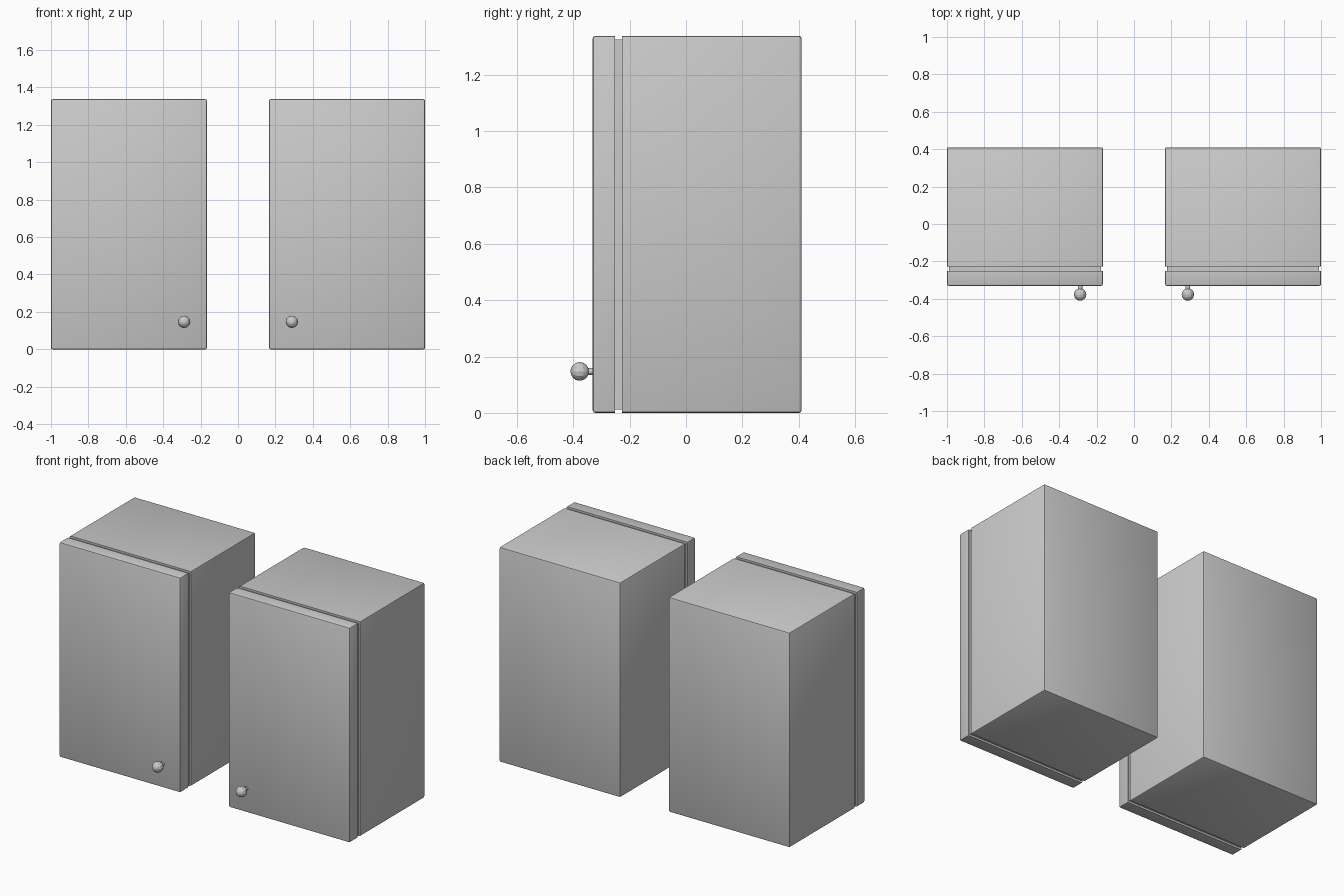
import bpy, bmesh, math
from mathutils import Matrix

if "Cube" in bpy.data.objects:
    bpy.data.objects.remove(bpy.data.objects["Cube"])

H = 1.337            # cabinet height
X0, X1 = 0.166, 1.0  # inner and outer side of the right-hand cabinet
GAP_BACK, GAP_FRONT = -0.227, -0.252


def finish(bm, name, smooth=True):
    bmesh.ops.recalc_face_normals(bm, faces=bm.faces)
    mesh = bpy.data.meshes.new(name)
    bm.to_mesh(mesh)
    bm.free()
    ob = bpy.data.objects.new(name, mesh)
    bpy.context.collection.objects.link(ob)
    if smooth:
        bpy.ops.object.select_all(action='DESELECT')
        ob.select_set(True)
        bpy.context.view_layer.objects.active = ob
        bpy.ops.object.shade_smooth_by_angle(angle=math.radians(30))
    return ob


def box(name, x, y, z, bevel=0.0, sharp_y=None):
    """Box between ranges; edges lying on the plane y = sharp_y stay square."""
    bm = bmesh.new()
    size = [b - a for a, b in (x, y, z)]
    mid = [(a + b) / 2 for a, b in (x, y, z)]
    bmesh.ops.create_cube(bm, size=1, matrix=Matrix.Translation(mid) @ Matrix.Diagonal((*size, 1)))
    if bevel:
        edges = [e for e in bm.edges
                 if not all(abs(v.co.y - sharp_y) < 1e-4 for v in e.verts)]
        bmesh.ops.bevel(bm, geom=edges, offset=bevel, segments=2, profile=0.5, affect='EDGES')
    return finish(bm, name, bool(bevel))


def knob(name, x, z):
    bm = bmesh.new()
    turn = Matrix.Rotation(math.pi / 2, 4, 'X')
    # ball
    bmesh.ops.create_uvsphere(bm, u_segments=12, v_segments=8, radius=0.033,
                              matrix=Matrix.Translation((x, -0.377, z)) @ turn)
    # stem
    bmesh.ops.create_cone(bm, cap_ends=True, segments=12, radius1=0.0125, radius2=0.0125,
                          depth=0.05, matrix=Matrix.Translation((x, -0.335, z)) @ turn)
    return finish(bm, name, False)


for side, s in (("left", -1), ("right", 1)):
    x = tuple(sorted((s * X0, s * X1)))
    # main cabinet body
    box(side + "_body", x, (GAP_BACK, 0.41), (0, H), 0.009, GAP_BACK)
    # recessed strip between body and door
    box(side + "_door_seal", (x[0] + 0.01, x[1] - 0.01),
        (GAP_FRONT - 0.005, GAP_BACK + 0.005), (0.012, H - 0.012))
    # door with its knob near the lower inner corner
    box(side + "_door", x, (-0.331, GAP_FRONT), (0, H), 0.009, GAP_FRONT)
    knob(side + "_knob", s * 0.288, 0.147)
